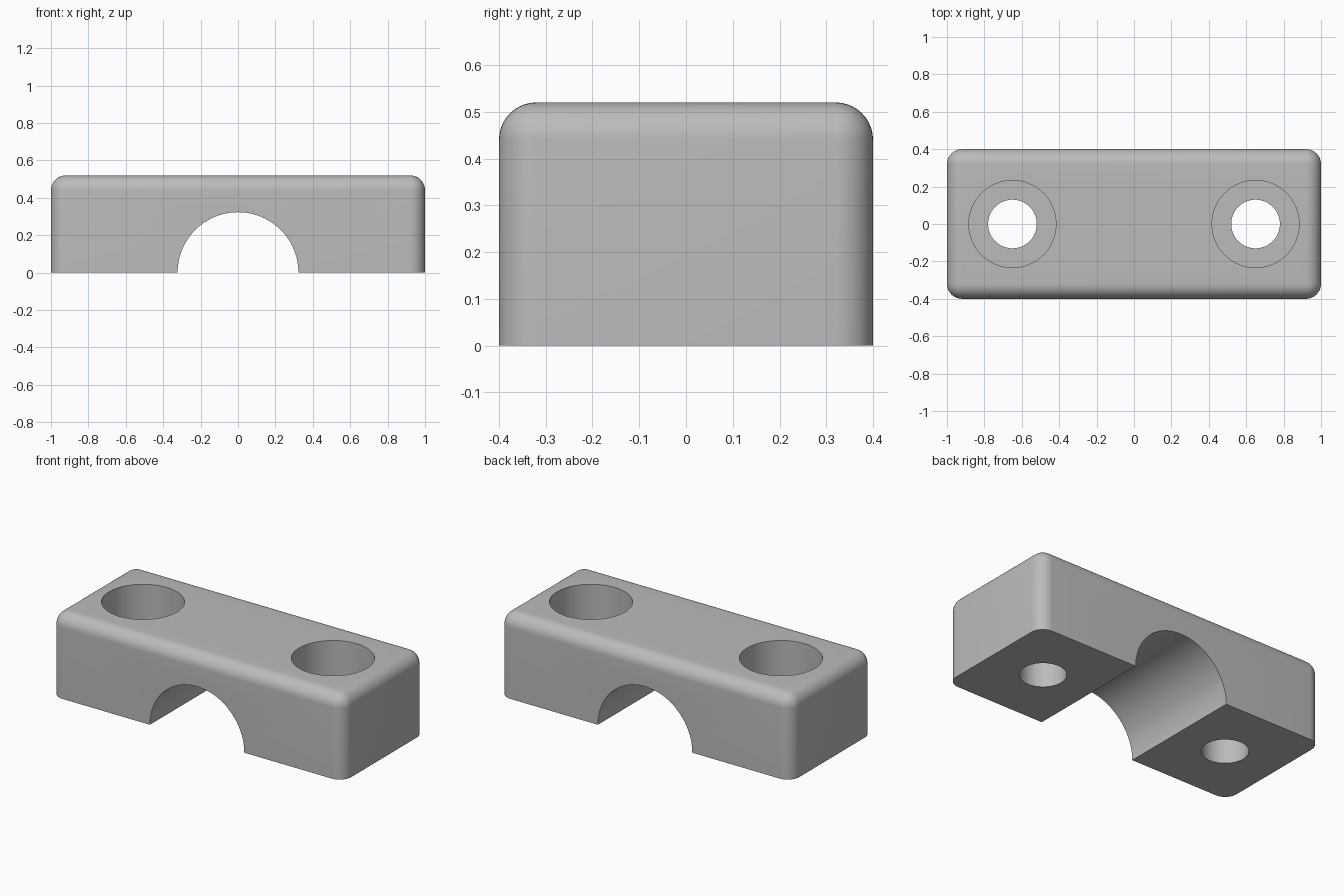
import bpy, bmesh, math

if "Cube" in bpy.data.objects:
    bpy.data.objects.remove(bpy.data.objects["Cube"])

HEIGHT = 0.52
FILLET = 0.08

grey = bpy.data.materials.new("light grey")
grey.diffuse_color = (0.5, 0.5, 0.5, 1)
grey.use_nodes = True
grey.node_tree.nodes["Principled BSDF"].inputs["Base Color"].default_value = grey.diffuse_color


def cutter(name, radius, depth, location, rotation=(0, 0, 0)):
    """Hidden cylinder used to cut a hole."""
    bpy.ops.mesh.primitive_cylinder_add(vertices=96, radius=radius, depth=depth,
                                        location=location, rotation=rotation)
    obj = bpy.context.object
    obj.name = name
    obj.hide_render = True
    obj.data.materials.append(grey)
    return obj


# Block: all edges rounded except those around the flat underside
bm = bmesh.new()
bmesh.ops.create_cube(bm, size=1)
for v in bm.verts:
    v.co = (v.co.x * 2, v.co.y * 0.8, (v.co.z + 0.5) * HEIGHT)
edges = [e for e in bm.edges if max(v.co.z for v in e.verts) > 0.1]
bmesh.ops.bevel(bm, geom=edges, offset=FILLET, segments=10, profile=0.5,
                affect='EDGES', clamp_overlap=True)
mesh = bpy.data.meshes.new("clamp_block")
bm.to_mesh(mesh)
bm.free()
block = bpy.data.objects.new("clamp_block", mesh)
bpy.context.collection.objects.link(block)
mesh.materials.append(grey)

# Half-round saddle, then a bolt hole and counterbore at each end
cutters = [cutter("saddle_cutter", 0.323, 2, (0, 0, 0), (math.pi / 2, 0, 0))]
floor = 0.24
for side, x in (("left", -0.65), ("right", 0.65)):
    cutters.append(cutter(side + "_bolt_hole_cutter", 0.13, 2, (x, 0, 0)))
    cutters.append(cutter(side + "_counterbore_cutter", 0.233, 1, (x, 0, floor + 0.5)))

bpy.ops.object.select_all(action='DESELECT')
block.select_set(True)
bpy.context.view_layer.objects.active = block
for c in cutters:
    mod = block.modifiers.new(c.name, 'BOOLEAN')
    mod.operation = 'DIFFERENCE'
    mod.solver = 'EXACT'
    mod.object = c
    bpy.ops.object.modifier_apply(modifier=mod.name)
for c in cutters:
    bpy.data.objects.remove(c)

bpy.ops.object.shade_smooth_by_angle(angle=math.radians(30))
